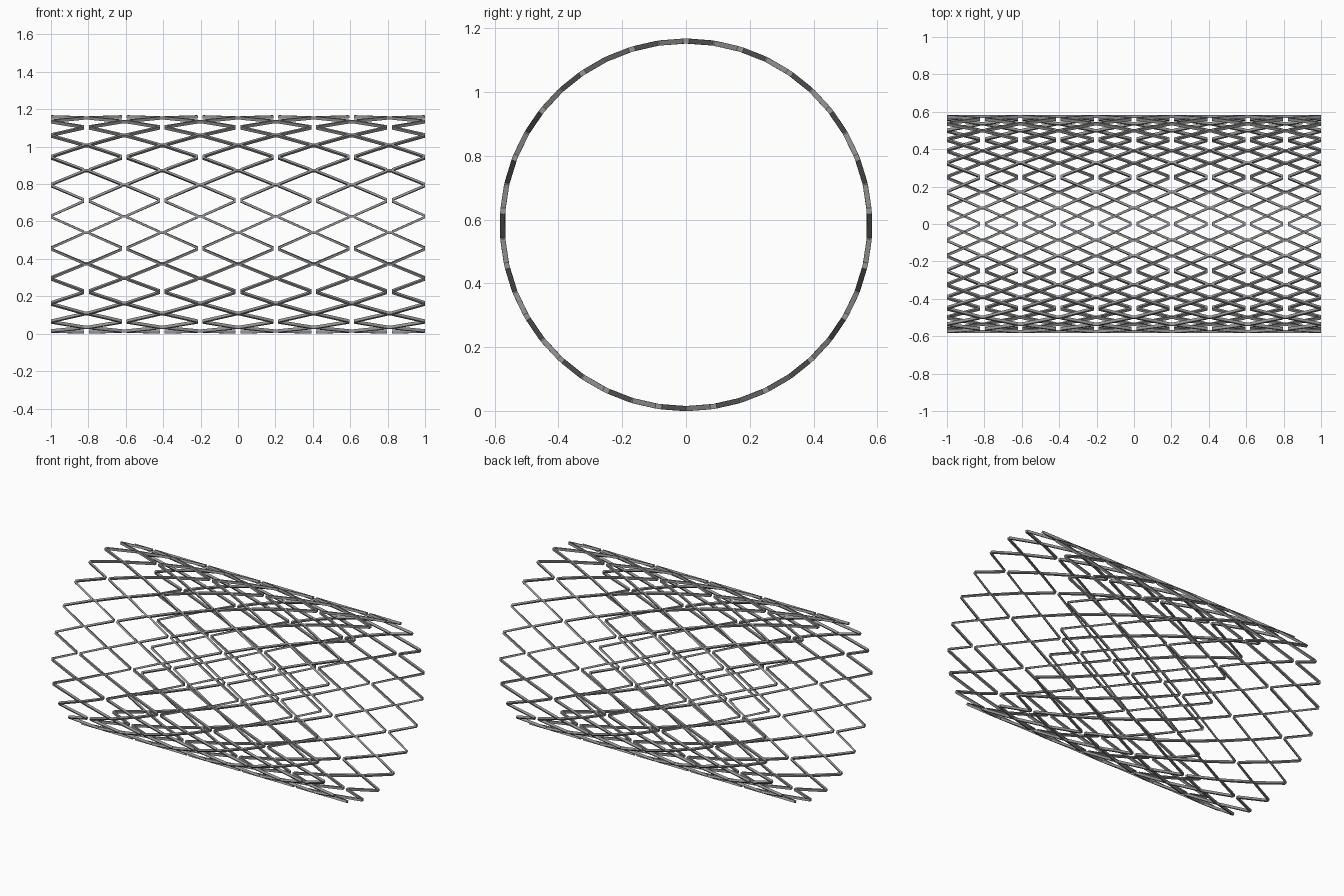
import bpy, bmesh, math
from mathutils import Vector

if "Cube" in bpy.data.objects:
    bpy.data.objects.remove(bpy.data.objects["Cube"])

RINGS, TIPS = 10, 42            # zigzag rings, tips around each ring (both edges)
R_OUT, DEPTH, WIDTH = 0.584, 0.016, 0.012
GAP = 0.025                     # clear space between neighbouring rings
RING_W = (2 - GAP * (RINGS - 1)) / RINGS
PITCH = RING_W + GAP
R_MID = R_OUT - DEPTH / 2
STEP = 2 * math.pi / TIPS
BLUNT = 0.006                   # half length of the flat on each tip

steel = bpy.data.materials.new("steel_grey")
steel.use_nodes = True
steel.diffuse_color = (0.3, 0.3, 0.3, 1)
steel.node_tree.nodes["Principled BSDF"].inputs["Base Color"].default_value = (0.3, 0.3, 0.3, 1)


def wrap(p, r):
    """Roll a flat point (length along x, arc length around) onto the tube."""
    a = p.y / R_MID
    return (p.x, -r * math.cos(a), R_OUT + r * math.sin(a))


def section(bm, left, right):
    """Four corners of a rectangular strut at one place on the path."""
    return [bm.verts.new(wrap(p, r)) for p, r in
            ((left, R_OUT), (right, R_OUT), (right, R_OUT - DEPTH), (left, R_OUT - DEPTH))]


def skin(bm, a, b):
    for i in range(4):
        j = (i + 1) % 4
        bm.faces.new((a[i], a[j], b[j], b[i]))


def finish(bm, name):
    bmesh.ops.recalc_face_normals(bm, faces=bm.faces)
    mesh = bpy.data.meshes.new(name)
    bm.to_mesh(mesh)
    bm.free()
    mesh.materials.append(steel)
    bpy.context.collection.objects.link(bpy.data.objects.new(name, mesh))


def zigzag_ring(index):
    x0 = -1 + index * PITCH
    low, high = x0 + WIDTH / 2, x0 + RING_W - WIDTH / 2
    path = []
    for k in range(TIPS):
        x = low if (k + index) % 2 == 0 else high
        s = (k + 0.5) * STEP * R_MID
        path += [Vector((x, s - BLUNT)), Vector((x, s + BLUNT))]
    turn = Vector((0, 2 * math.pi * R_MID))
    bm = bmesh.new()
    sections = []
    for i, p in enumerate(path):
        before = path[i - 1] - (turn if i == 0 else Vector((0, 0)))
        after = path[i + 1] if i + 1 < len(path) else path[0] + turn
        d1, d2 = (p - before).normalized(), (after - p).normalized()
        n1, n2 = Vector((-d1.y, d1.x)), Vector((-d2.y, d2.x))
        mitre = (n1 + n2).normalized()
        mitre *= WIDTH / 2 / mitre.dot(n1)
        sections.append(section(bm, p + mitre, p - mitre))
    for i, sec in enumerate(sections):
        skin(bm, sections[i - 1], sec)
    finish(bm, f"zigzag_ring_{index + 1}")


def bridges(column):
    """Short links joining two of every three facing tips."""
    xc = -1 + column * PITCH - GAP / 2
    half = GAP / 2 + WIDTH / 4
    side = Vector((0, WIDTH / 2))
    open_tip = 4 if column % 2 == 0 else 1
    bm = bmesh.new()
    for k in range(column % 2, TIPS, 2):
        if k % 6 == open_tip:
            continue
        s = (k + 0.5) * STEP * R_MID
        ends = [section(bm, Vector((x, s)) + side, Vector((x, s)) - side)
                for x in (xc - half, xc + half)]
        skin(bm, *ends)
        for e in ends:
            bm.faces.new(e)
    finish(bm, f"bridge_links_{column}")


for i in range(RINGS):
    zigzag_ring(i)
for c in range(1, RINGS):
    bridges(c)
